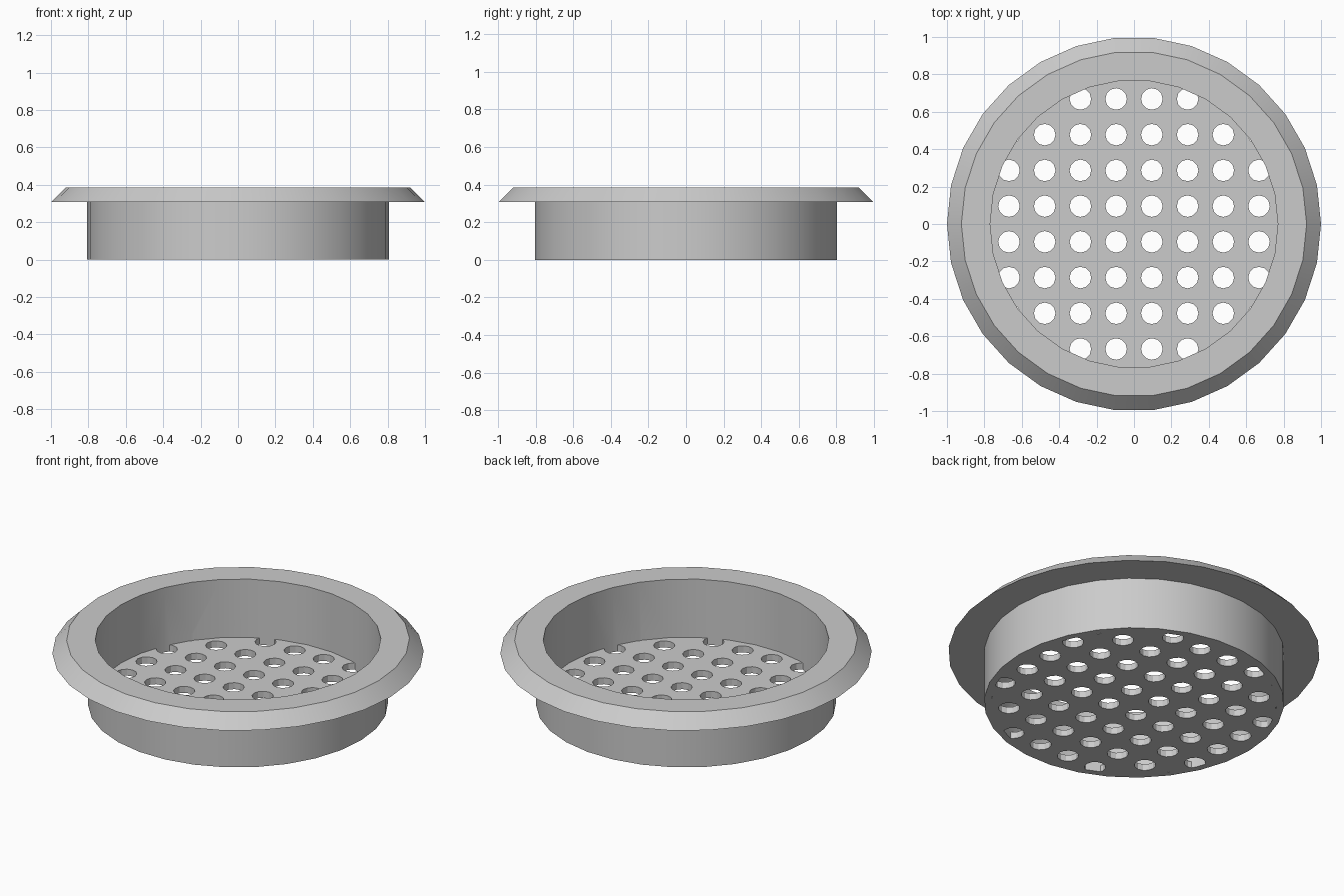
import bpy, bmesh
from math import cos, sin, pi, hypot

cube = bpy.data.objects.get("Cube")
if cube:
    bpy.data.objects.remove(cube)

U = 1 / 26          # wall thickness, the module for every size
SIDES = 30
BORE = 20 * U
HOLE_R = 1.5 * U
PITCH = 0.191

grey = bpy.data.materials.new("light grey")
grey.use_nodes = True
grey.diffuse_color = (0.6, 0.6, 0.6, 1)
grey.node_tree.nodes["Principled BSDF"].inputs["Base Color"].default_value = (0.6, 0.6, 0.6, 1)


def turned(name, profile, sides, spots=((0, 0),)):
    """Closed solid of revolution from (radius, z) points, repeated at each spot."""
    bm = bmesh.new()
    for cx, cy in spots:
        rings = [[bm.verts.new((cx + r * cos(2 * pi * i / sides),
                                cy + r * sin(2 * pi * i / sides), z))
                  for i in range(sides)] for r, z in profile]
        for low, high in zip(rings, rings[1:]):
            for i in range(sides):
                j = (i + 1) % sides
                bm.faces.new((low[i], low[j], high[j], high[i]))
        bm.faces.new(rings[0][::-1])
        bm.faces.new(rings[-1])
    mesh = bpy.data.meshes.new(name)
    bm.to_mesh(mesh)
    bm.free()
    mesh.materials.append(grey)
    obj = bpy.data.objects.new(name, mesh)
    bpy.context.scene.collection.objects.link(obj)
    return obj


def boolean(obj, other, operation):
    mod = obj.modifiers.new(operation.lower(), "BOOLEAN")
    mod.operation, mod.object, mod.solver = operation, other, "EXACT"
    bpy.context.view_layer.objects.active = obj
    bpy.ops.object.modifier_apply(modifier=mod.name)
    bpy.data.objects.remove(other)


# Cup with chamfered flange, hollow down to a thin floor
strainer = turned("strainer_cup", [
    (21 * U, 0), (21 * U, 8 * U), (26 * U, 8 * U), (24 * U, 10 * U),
    (BORE, 10 * U), (BORE, U)], SIDES)

# Square grid of drain holes, trimmed to the bore
steps = [(i - 3.5) * PITCH for i in range(8)]
spots = [(x, y) for x in steps for y in steps if hypot(x, y) < BORE + HOLE_R]
holes = turned("hole_cutter", [(HOLE_R, -U), (HOLE_R, 2 * U)], 12, spots)
trim = turned("bore_trim", [(BORE, -2 * U), (BORE, 3 * U)], SIDES)
boolean(holes, trim, "INTERSECT")
boolean(strainer, holes, "DIFFERENCE")

# Smooth round walls, crisp rims and hole facets
bpy.ops.object.select_all(action="DESELECT")
strainer.select_set(True)
bpy.context.view_layer.objects.active = strainer
bpy.ops.object.shade_smooth_by_angle(angle=pi / 7.5)
